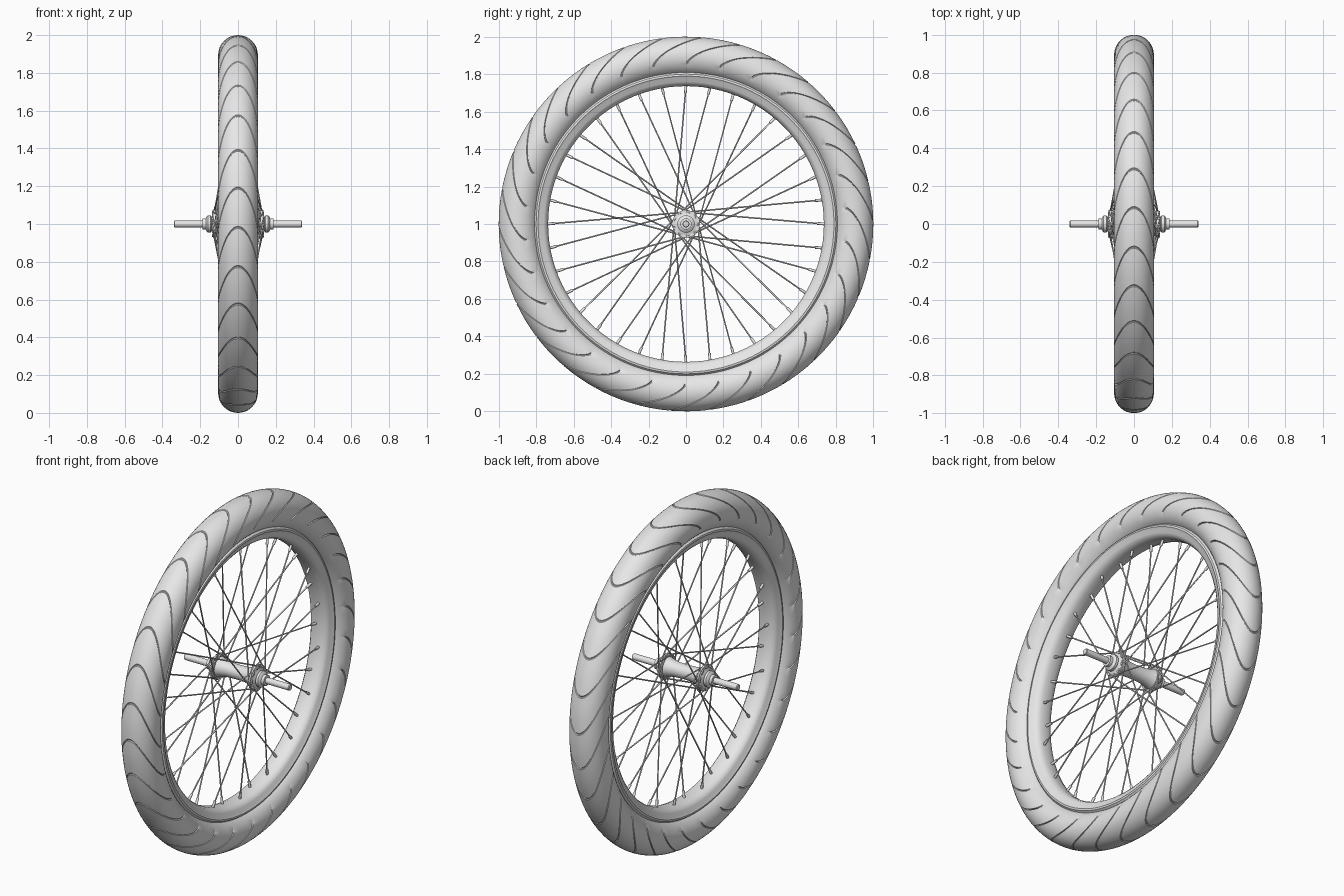
import bpy
import bmesh
from math import sin, cos, pi, radians
from mathutils import Vector

cube = bpy.data.objects.get("Cube")
if cube:
    bpy.data.objects.remove(cube, do_unlink=True)

grey = bpy.data.materials.new("plain grey")
grey.use_nodes = True
grey.diffuse_color = (0.8, 0.8, 0.8, 1)
for node in grey.node_tree.nodes:
    if node.type == "BSDF_PRINCIPLED":
        node.inputs["Base Color"].default_value = grey.diffuse_color


def polar(x, r, a):
    """Point on the wheel: x along the axle, radius r, angle a from the top."""
    return Vector((x, r * sin(a), 1 + r * cos(a)))


def finish(bm, name, angle=35):
    bmesh.ops.remove_doubles(bm, verts=bm.verts, dist=1e-6)
    bmesh.ops.recalc_face_normals(bm, faces=bm.faces)
    mesh = bpy.data.meshes.new(name)
    bm.to_mesh(mesh)
    bm.free()
    mesh.materials.append(grey)
    obj = bpy.data.objects.new(name, mesh)
    bpy.context.collection.objects.link(obj)
    bpy.ops.object.select_all(action="DESELECT")
    obj.select_set(True)
    bpy.context.view_layer.objects.active = obj
    bpy.ops.object.shade_smooth_by_angle(angle=radians(angle))
    return obj


def skin(name, rings, angle=35):
    """Join closed rings of points into a surface that wraps both ways."""
    bm = bmesh.new()
    rows = [[bm.verts.new(p) for p in ring] for ring in rings]
    for i, row in enumerate(rows):
        prev = rows[i - 1]
        for j in range(len(row)):
            bm.faces.new((prev[j - 1], prev[j], row[j], row[j - 1]))
    return finish(bm, name, angle)


def lathe(name, profile, segments, angle=35):
    turns = [2 * pi * k / segments for k in range(segments)]
    return skin(name, [[polar(x, r, a) for x, r in profile] for a in turns], angle)


def mirrored(half):
    return half + [(-x, r) for x, r in reversed(half)]


def rod(bm, a, b, radius, sides=6):
    d = b - a
    m = d.to_track_quat("Z", "Y").to_matrix().to_4x4()
    m.translation = (a + b) / 2
    bmesh.ops.create_cone(bm, cap_ends=True, segments=sides, radius1=radius,
                          radius2=radius, depth=d.length, matrix=m)


# Tyre: round section, with curved chevron grooves following the sheared columns
TREADS, TUBE, CENTRE = 30, 0.105, 0.895
STEPS = 40
columns = [(-0.35, 0), (-0.1, 1), (0.1, 1), (0.35, 0), (3, 0), (6, 0), (9, 0)]
rings = []
for k in range(TREADS):
    for offset, cut in columns:
        ring = []
        for s in range(STEPS + 1):
            t = radians(-150 + 300 * s / STEPS)
            u = min(abs(t) / radians(120), 1)
            bell = (1 + cos(pi * u)) / 2
            depth = cut * (0.003 + 0.006 * u) * min(1, (1 - u) * 5)
            tube = TUBE - depth
            a = radians(k * 360 / TREADS + offset + 17 * bell)
            ring.append(polar(tube * sin(t), CENTRE + tube * cos(t), a))
        rings.append(ring)
skin("tyre", rings, 30)

# Rim: rolled lips and a shallow inner well
lathe("rim", mirrored([(0.045, 0.825), (0.06, 0.808), (0.07, 0.8), (0.072, 0.79),
                       (0.066, 0.782), (0.06, 0.76), (0.048, 0.745),
                       (0.025, 0.736)]), 96)

# Hub barrel with flanges and bearing cones
lathe("hub", mirrored([(0.0, 0.04), (0.06, 0.042), (0.1, 0.05), (0.117, 0.056),
                       (0.12, 0.074), (0.13, 0.074), (0.133, 0.05), (0.14, 0.038),
                       (0.146, 0.046), (0.16, 0.046), (0.166, 0.04), (0.17, 0.03),
                       (0.187, 0.03), (0.19, 0.0)]), 32)

# Axle
lathe("axle", mirrored([(0.0, 0.018), (0.336, 0.018), (0.34, 0.015), (0.34, 0.0)]), 24)

# Spokes: alternate sides, alternate leaning directions, with rim nipples and heads
spokes, nipples, heads = bmesh.new(), bmesh.new(), bmesh.new()
COUNT = 36
for i in range(COUNT):
    side = 1 if i % 2 == 0 else -1
    lean = -1 if (i // 2) % 2 == 0 else 1
    a = 2 * pi * i / COUNT
    hub_angle = a + lean * radians(95)
    x = side * (0.125 + lean * 0.009)
    start = polar(x, 0.064, hub_angle)
    end = polar(side * 0.012, 0.74, a)
    rod(spokes, start, end, 0.004)
    way = (end - start).normalized()
    rod(nipples, end - way * 0.04, end, 0.0075, 8)
    rod(heads, polar(side * 0.113, 0.064, hub_angle),
        polar(side * 0.138, 0.064, hub_angle), 0.007, 8)
finish(spokes, "spokes", 70)
finish(nipples, "spoke_nipples", 50)
finish(heads, "spoke_heads", 50)
